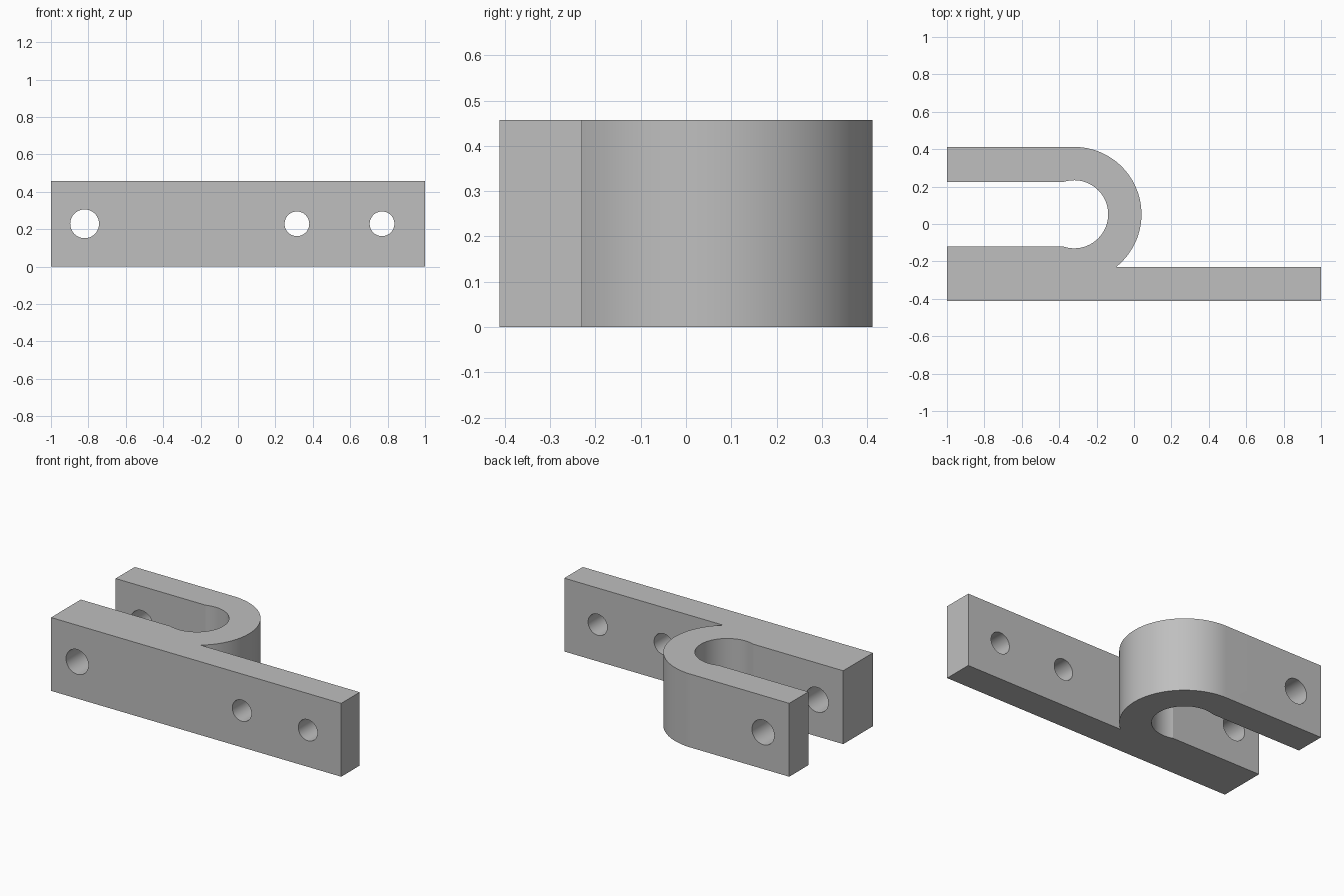
import bpy
import bmesh
from math import acos, asin, cos, pi, sin

cube = bpy.data.objects.get("Cube")
if cube:
    bpy.data.objects.remove(cube)

HEIGHT = 0.457
BACK, FRONT = 0.412, -0.412
PLATE_TOP = -0.23
CX, CY = -0.32, 0.052         # centre of the bend
OUTER, INNER = 0.36, 0.182    # bend radii
SLOT = 0.1715                 # half width of the open slot

steel = bpy.data.materials.new("light grey steel")
steel.use_nodes = True
grey = (0.52, 0.52, 0.52, 1)
steel.diffuse_color = grey
steel.node_tree.nodes["Principled BSDF"].inputs["Base Color"].default_value = grey


def arc(radius, start, end, steps):
    angles = [start + (end - start) * i / steps for i in range(steps + 1)]
    return [(CX + radius * cos(a), CY + radius * sin(a)) for a in angles]


def extrude_profile(name, points, height):
    bm = bmesh.new()
    face = bm.faces.new([bm.verts.new((x, y, 0)) for x, y in points])
    result = bmesh.ops.extrude_face_region(bm, geom=[face])
    top = [v for v in result["geom"] if isinstance(v, bmesh.types.BMVert)]
    bmesh.ops.translate(bm, verts=top, vec=(0, 0, height))
    bmesh.ops.recalc_face_normals(bm, faces=bm.faces)
    mesh = bpy.data.meshes.new(name)
    bm.to_mesh(mesh)
    bm.free()
    mesh.materials.append(steel)
    obj = bpy.data.objects.new(name, mesh)
    bpy.context.collection.objects.link(obj)
    return obj


# Bracket outline: mounting plate, outer bend, arm, slot with a round end
slot_angle = pi - asin(SLOT / INNER)
outline = [(-1, FRONT), (1, FRONT), (1, PLATE_TOP)]
outline += arc(OUTER, asin((PLATE_TOP - CY) / OUTER), pi / 2, 64)
outline += [(-1, BACK), (-1, CY + SLOT)]
outline += arc(INNER, slot_angle, -slot_angle, 64)
outline += [(-1, CY - SLOT)]
bracket = extrude_profile("clevis_bracket", outline, HEIGHT)

# Drilled holes: pin hole through both arms, two bolt holes in the plate
for x, radius in ((-0.82, 0.077), (0.315, 0.066), (0.77, 0.066)):
    bpy.ops.mesh.primitive_cylinder_add(
        vertices=48, radius=radius, depth=2,
        location=(x, 0, HEIGHT / 2), rotation=(pi / 2, 0, 0))
    drill = bpy.context.object
    drill.name = "hole_cutter"
    drill.hide_render = True
    drill.data.materials.append(steel)
    cut = bracket.modifiers.new("hole", "BOOLEAN")
    cut.operation = "DIFFERENCE"
    cut.solver = "EXACT"
    cut.object = drill
    bpy.ops.object.select_all(action="DESELECT")
    bracket.select_set(True)
    bpy.context.view_layer.objects.active = bracket
    bpy.ops.object.modifier_apply(modifier=cut.name)
    bpy.data.objects.remove(drill)

bpy.ops.object.shade_smooth_by_angle(angle=pi / 12)
